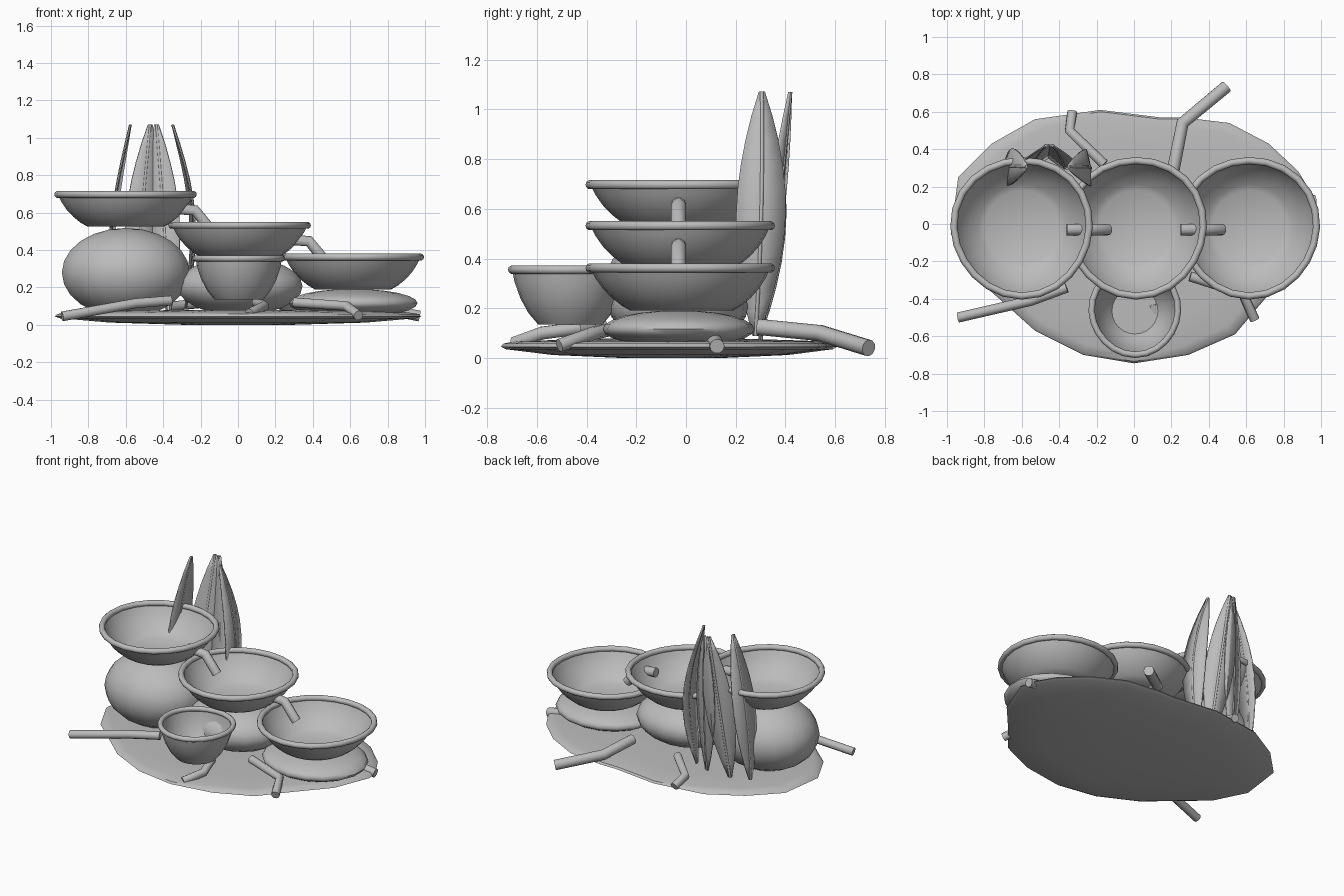
import bpy, bmesh, math
from mathutils import Vector

if "Cube" in bpy.data.objects:
    bpy.data.objects.remove(bpy.data.objects["Cube"], do_unlink=True)

clay = bpy.data.materials.new("grey clay")
clay.use_nodes = True
clay.diffuse_color = (0.5, 0.5, 0.5, 1)
clay.node_tree.nodes["Principled BSDF"].inputs["Base Color"].default_value = (0.5, 0.5, 0.5, 1)


def finish(name, bm, angle=40):
    bmesh.ops.recalc_face_normals(bm, faces=bm.faces)
    mesh = bpy.data.meshes.new(name)
    bm.to_mesh(mesh)
    bm.free()
    mesh.materials.append(clay)
    obj = bpy.data.objects.new(name, mesh)
    bpy.context.collection.objects.link(obj)
    bpy.ops.object.select_all(action='DESELECT')
    obj.select_set(True)
    bpy.context.view_layer.objects.active = obj
    bpy.ops.object.shade_smooth_by_angle(angle=math.radians(angle))
    return obj


def skin(bm, rings, closed=True):
    """Bridge successive rings of vertices with quads."""
    loops = [[bm.verts.new(p) for p in ring] for ring in rings]
    n = len(loops[0])
    for a, b in zip(loops, loops[1:]):
        for i in range(n if closed else n - 1):
            j = (i + 1) % n
            bm.faces.new((a[i], a[j], b[j], b[i]))
    return loops


def tube(name, points, radius, cyclic=False):
    curve = bpy.data.curves.new(name, 'CURVE')
    curve.dimensions = '3D'
    curve.bevel_depth = radius
    curve.bevel_resolution = 3
    curve.use_fill_caps = True
    spline = curve.splines.new('POLY')
    spline.points.add(len(points) - 1)
    for p, co in zip(spline.points, points):
        p.co = (*co, 1)
    spline.use_cyclic_u = cyclic
    spline.use_smooth = True
    curve.materials.append(clay)
    obj = bpy.data.objects.new(name, curve)
    bpy.context.collection.objects.link(obj)


def ring(x, y, z, r, lobe, n=24):
    """Circle with a slight three-lobed, hand-made wobble."""
    points = []
    for i in range(n):
        a = math.tau * i / n
        s = r * (1 + lobe * math.cos(3 * a - 1.8))
        points.append((x + s * math.cos(a), y + s * math.sin(a), z))
    return points


def bowl(name, x, y, z, profile, rim_radius, wall=0.007):
    outer = [(r, h) for r, h in profile]
    inner = [(r - wall, h + wall * 0.6) for r, h in reversed(profile)]
    r_top, h_top = profile[-1]
    bm = bmesh.new()
    loops = skin(bm, [ring(x, y, z + h, r, 0.015 * h / h_top) for r, h in outer + inner])
    bm.faces.new(loops[0])
    bm.faces.new(loops[-1])
    finish(name, bm, 35)
    tube(name + "_rim", ring(x, y, z + h_top, r_top, 0.015), rim_radius, cyclic=True)


def pot(name, x, z_low, z_high, rx, ry):
    bm = bmesh.new()
    bmesh.ops.create_uvsphere(bm, u_segments=18, v_segments=12, radius=1)
    for v in bm.verts:
        v.co = (x + v.co.x * rx, -0.03 + v.co.y * ry,
                (z_low + z_high) / 2 + v.co.z * (z_high - z_low) / 2)
    finish(name, bm, 60)


# Wide shallow ground plate with an irregular edge, gently raised in the middle
edge = [(0.98, 0.05), (0.95, 0.16), (0.88, 0.28), (0.72, 0.43), (0.51, 0.54), (0.26, 0.57),
        (0.14, 0.57), (-0.18, 0.61), (-0.53, 0.56), (-0.76, 0.43), (-0.94, 0.25),
        (-0.98, -0.05), (-0.87, -0.27), (-0.72, -0.4), (-0.53, -0.57), (-0.27, -0.7),
        (0, -0.745), (0.29, -0.7), (0.54, -0.59), (0.7, -0.4), (0.88, -0.2)]
section = [(0.3, 0), (0.7, 0.012), (0.97, 0.035), (1, 0.045), (0.985, 0.058), (0.92, 0.067),
           (0.7, 0.072), (0.4, 0.078)]
bm = bmesh.new()
rings = skin(bm, [[(x * s, -0.05 + (y + 0.05) * s, z) for x, y in edge] for s, z in section])
bm.faces.new(rings[0])
bm.faces.new(rings[-1])
finish("ground_plate", bm)

# Three round bodies, each carrying a large basin one step lower than the last
large = [(0.205, 0), (0.24, 0.02), (0.28, 0.052), (0.315, 0.09), (0.343, 0.132), (0.362, 0.172)]
for label, x, low, high, base, rx, ry in (("upper", -0.6, 0.04, 0.518, 0.525, 0.347, 0.305),
                                          ("middle", 0.01, 0.05, 0.362, 0.36, 0.34, 0.28),
                                          ("lower", 0.615, 0.04, 0.192, 0.19, 0.35, 0.305)):
    pot(label + "_body", x, low, high, rx, ry)
    bowl(label + "_basin", x, -0.018, base, large, 0.019)

# Small front basin
small = [(0.13, 0), (0.168, 0.045), (0.2, 0.105), (0.222, 0.17), (0.231, 0.22)]
bowl("front_basin", 0.005, -0.465, 0.135, small, 0.017)

# Bent spouts that pour from one basin into the next
for i, label in enumerate(("upper", "middle")):
    dx, dz = 0.61 * i, -0.165 * i
    tube(label + "_spout", [(x + dx, -0.03, z + dz)
                            for x, z in ((-0.36, 0.622), (-0.23, 0.612), (-0.14, 0.5))], 0.031)

# Bent root pipes around the plate
roots = {
    "front_right_root": ([(-0.94, -0.5, 0.045), (-0.55, -0.41, 0.115), (-0.36, -0.34, 0.13)], 0.027),
    "front_left_root": ([(0.3, -0.28, 0.12), (0.58, -0.37, 0.1), (0.645, -0.51, 0.05)], 0.027),
    "back_left_root": ([(0.21, 0.29, 0.125), (0.26, 0.54, 0.1), (0.495, 0.735, 0.04)], 0.034),
    "back_right_root": ([(-0.16, 0.32, 0.12), (-0.345, 0.5, 0.1), (-0.33, 0.6, 0.06)], 0.027),
    "left_root": ([(0.7, 0.1, 0.1), (0.97, 0.125, 0.047)], 0.03),
    "front_root": ([(0.1, -0.43, 0.12), (0.14, -0.58, 0.1), (0.06, -0.69, 0.06)], 0.027),
}
for name, (path, radius) in roots.items():
    tube(name, path, radius)


def leaf(name, base, tip, belly, across, width):
    """Tall pointed blade, lightly folded along its midrib and bowed outwards."""
    base, tip, belly, across = map(Vector, (base, tip, belly, across))
    across.normalize()
    rows, ribs = [], []
    steps = 10
    for k in range(steps + 1):
        t = k / steps
        bow = math.sin(math.pi * t)
        mid = base.lerp(tip, t) + belly * bow
        half = 0.012 + (width / 2 - 0.012) * bow ** 0.9
        fold = -belly.normalized() * half * 0.12
        rows.append([mid - across * half + fold, mid, mid + across * half + fold])
        ribs.append(mid)
    bm = bmesh.new()
    skin(bm, rows, closed=False)
    obj = finish(name, bm, 25)
    thick = obj.modifiers.new("thickness", 'SOLIDIFY')
    thick.thickness = 0.008
    thick.offset = 0
    tube(name + "_midrib", ribs, 0.008)


# Cluster of four tall leaves at the back
leaf("right_leaf", (-0.7, 0.29, 0.09), (-0.575, 0.305, 1.07), (-0.035, 0.01, 0), (0.12, 1, 0), 0.2)
leaf("left_leaf", (-0.28, 0.28, 0.09), (-0.35, 0.305, 1.07), (0.08, 0.01, 0), (-0.12, 1, 0), 0.2)
leaf("middle_right_leaf", (-0.55, 0.3, 0.07), (-0.47, 0.42, 1.07), (-0.006, 0.008, 0), (1, 0.35, 0), 0.19)
leaf("middle_left_leaf", (-0.37, 0.3, 0.07), (-0.435, 0.42, 1.07), (0.006, 0.008, 0), (1, -0.35, 0), 0.19)
